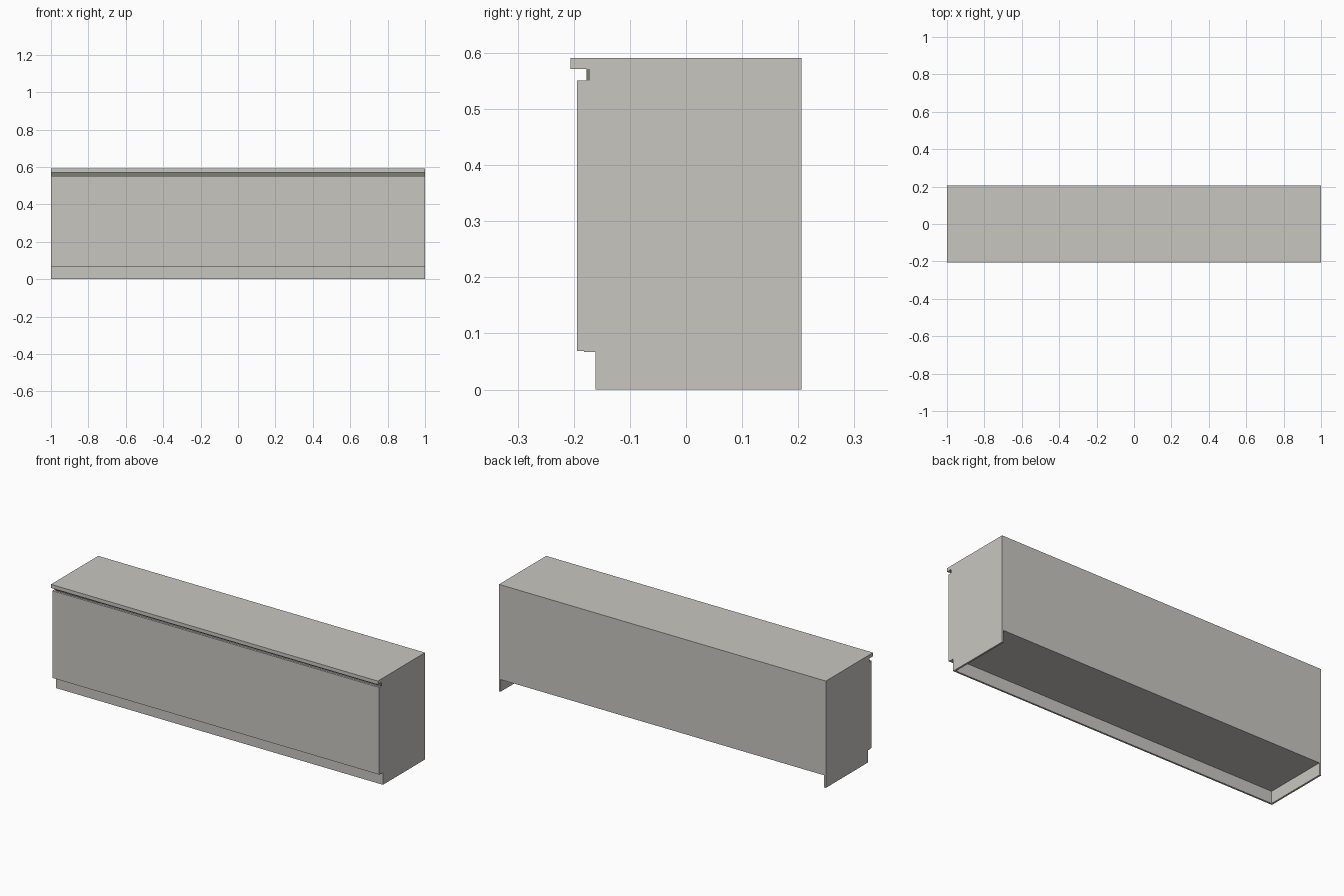
import bpy
import bmesh

cube = bpy.data.objects.get("Cube")
if cube:
    bpy.data.objects.remove(cube, do_unlink=True)


def make_material(name, rgb):
    mat = bpy.data.materials.new(name)
    mat.use_nodes = True
    mat.diffuse_color = (*rgb, 1)
    mat.node_tree.nodes["Principled BSDF"].inputs["Base Color"].default_value = (*rgb, 1)
    return mat


light_grey = make_material("warm light grey", (0.578, 0.565, 0.527))
dark_grey = make_material("dark grey", (0.205, 0.209, 0.174))


def extrude_profile(name, profile, x0, x1, mat):
    """Sweep a (y, z) outline along x into a solid part."""
    bm = bmesh.new()
    face = bm.faces.new([bm.verts.new((x0, y, z)) for y, z in profile])
    swept = bmesh.ops.extrude_face_region(bm, geom=[face])["geom"]
    verts = [v for v in swept if isinstance(v, bmesh.types.BMVert)]
    bmesh.ops.translate(bm, verts=verts, vec=(x1 - x0, 0, 0))
    bmesh.ops.recalc_face_normals(bm, faces=bm.faces)
    mesh = bpy.data.meshes.new(name)
    bm.to_mesh(mesh)
    bm.free()
    mesh.materials.append(mat)
    obj = bpy.data.objects.new(name, mesh)
    bpy.context.collection.objects.link(obj)
    return obj


def panel(name, y0, y1, z0, z1, half_width, mat=light_grey):
    outline = [(y0, z0), (y1, z0), (y1, z1), (y0, z1)]
    return extrude_profile(name, outline, -half_width, half_width, mat)


BACK, CARCASS_FRONT, RAIL_BACK = 0.206, -0.182, -0.171
PLINTH_BACK, BASE, DOOR_TOP, CARCASS_TOP = -0.151, 0.067, 0.551, 0.571
HALF, THICK = 1.0, 0.01
INNER = HALF - THICK

# Side panels, notched for the plinth and the grip rail
side = [(PLINTH_BACK, 0), (BACK, 0), (BACK, CARCASS_TOP), (RAIL_BACK, CARCASS_TOP),
        (RAIL_BACK, DOOR_TOP), (CARCASS_FRONT, DOOR_TOP), (CARCASS_FRONT, BASE),
        (PLINTH_BACK, BASE)]
extrude_profile("left_side", side, INNER, HALF, light_grey)
extrude_profile("right_side", side, -HALF, -INNER, light_grey)

# Carcass between the sides
panel("bottom_panel", CARCASS_FRONT, BACK, BASE, BASE + THICK, INNER)
panel("back_panel", BACK - THICK, BACK, BASE + THICK, CARCASS_TOP, INNER)

# Front, plinth, grip rail and worktop span the full width
panel("front_panel", -0.194, CARCASS_FRONT, 0.069, DOOR_TOP, HALF)
panel("plinth", -0.161, PLINTH_BACK, 0, BASE, HALF)
panel("grip_rail", -0.177, RAIL_BACK, DOOR_TOP, CARCASS_TOP, HALF, dark_grey)
panel("worktop", -0.206, BACK, CARCASS_TOP, 0.591, HALF)
